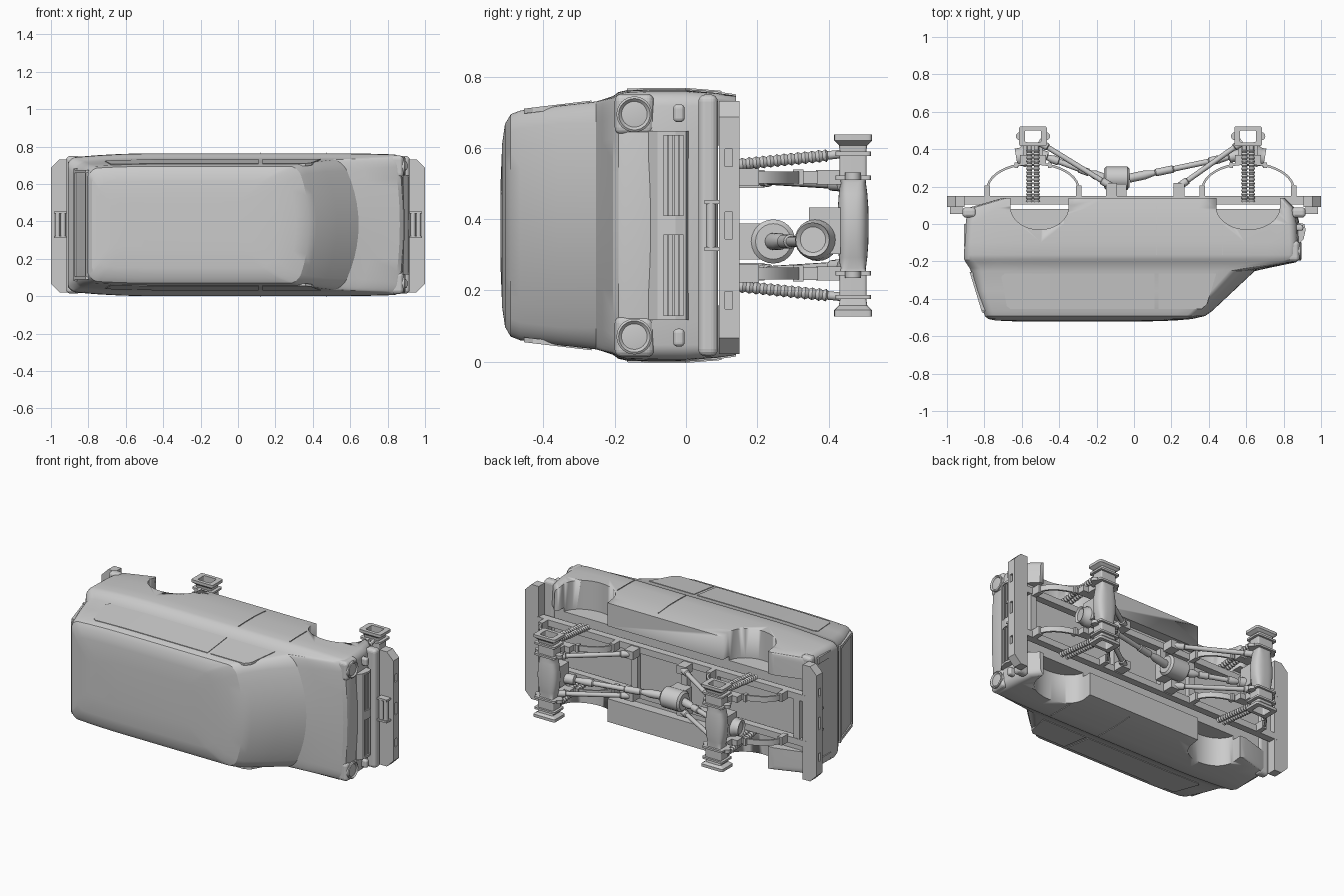
import bpy, bmesh, math
from mathutils import Vector
C = 0.382  # centre plane height: the vehicle lies on its side (roof to -y, nose to +x)


def finish(name, bm, angle):
    bmesh.ops.recalc_face_normals(bm, faces=bm.faces[:])
    me = bpy.data.meshes.new(name)
    bm.to_mesh(me)
    bm.free()
    ob = bpy.data.objects.new(name, me)
    ob.location.z = C
    bpy.context.collection.objects.link(ob)
    if angle:
        bpy.ops.object.select_all(action='DESELECT')
        ob.select_set(True)
        bpy.context.view_layer.objects.active = ob
        bpy.ops.object.shade_smooth_by_angle(angle=math.radians(angle))
    return ob


def loft(name, rings, angle=32, ends='cap'):
    bm = bmesh.new()
    vs = [[bm.verts.new(p) for p in r] for r in rings]
    n = len(vs[0])
    pairs = list(zip(vs, vs[1:]))
    if ends == 'loop':
        pairs.append((vs[-1], vs[0]))
    for a, b in pairs:
        for i in range(n):
            bm.faces.new((a[i], a[(i + 1) % n], b[(i + 1) % n], b[i]))
    if ends == 'cap':
        bm.faces.new(vs[0])
        bm.faces.new(vs[-1])
    return finish(name, bm, angle)


def prism(name, pts, z0, z1, angle=32):
    return loft(name, [[(x, y, z) for x, y in pts] for z in (z0, z1)], angle)


def box(name, c, d):
    x, y, z = (v / 2 for v in d)
    return prism(name, [(c[0] - x, c[1] - y), (c[0] + x, c[1] - y), (c[0] + x, c[1] + y), (c[0] - x, c[1] + y)],
                 c[2] - z, c[2] + z, 0)


def rounded(ob, width):
    b = ob.modifiers.new('round', 'BEVEL')
    b.width, b.segments = width, 4


def rod(name, p, q, prof, n=20):
    """Turned part from p to q; prof = radius or list of (fraction, radius)."""
    p, q = Vector(p), Vector(q)
    if not isinstance(prof, list):
        prof = [(0, prof), (1, prof)]
    rot = (q - p).to_track_quat('Z', 'Y')
    return loft(name, [[p + (q - p) * t + rot @ Vector((r * math.cos(k * math.tau / n), r * math.sin(k * math.tau / n), 0))
                        for k in range(n)] for t, r in prof])


def cut(ob, cutters):
    for c in cutters:
        c.hide_render = True
        m = ob.modifiers.new('cut', 'BOOLEAN')
        m.operation, m.object, m.solver = 'DIFFERENCE', c, 'EXACT'
        bpy.context.view_layer.objects.active = ob
        bpy.ops.object.modifier_apply(modifier=m.name)
        bpy.data.objects.remove(c)


def taper(x):
    return 1 - 0.06 * max(0, (-0.45 - x) / 0.45) ** 2 - 0.02 * max(0, (x - 0.5) / 0.4) ** 2


# Body shell: stacked outlines (y, rear x, front x, half width, corner radius, nose bow)
LEVELS = [(0.14, -0.70, 0.81, 0.368, 0.03, 0.01), (0.085, -0.89, 0.865, 0.376, 0.035, 0.015),
          (0.0, -0.90, 0.885, 0.382, 0.04, 0.02), (-0.10, -0.905, 0.89, 0.382, 0.04, 0.02),
          (-0.165, -0.91, 0.89, 0.380, 0.04, 0.02), (-0.19, -0.908, 0.882, 0.374, 0.045, 0.02),
          (-0.205, -0.90, 0.865, 0.363, 0.05, 0.03), (-0.235, -0.88, 0.72, 0.353, 0.06, 0.07),
          (-0.252, -0.872, 0.645, 0.348, 0.06, 0.09), (-0.36, -0.84, 0.53, 0.3355, 0.05, 0.08),
          (-0.465, -0.807, 0.418, 0.3225, 0.05, 0.07), (-0.492, -0.797, 0.38, 0.312, 0.05, 0.06),
          (-0.508, -0.78, 0.31, 0.285, 0.05, 0.06), (-0.516, -0.74, 0.22, 0.23, 0.05, 0.06),
          (-0.520, -0.65, 0.10, 0.13, 0.05, 0.05)]


def outline(y, x0, x1, w, r, bow):
    arc = [k * math.pi / 12 for k in range(7)]
    half = [(x1, (w - r) * k / 5) for k in range(1, 5)]
    half += [(x1 - r + r * math.cos(a), w - r + r * math.sin(a)) for a in arc]
    half += [(x1 - r + (x0 - x1 + 2 * r) * k / 14, w) for k in range(1, 14)]
    half += [(x0 + r - r * math.sin(a), w - r + r * math.cos(a)) for a in arc]
    half += [(x0, (w - r) * k / 5) for k in range(4, 0, -1)]
    full = [(x1, 0)] + half + [(x0, 0)] + [(x, -z) for x, z in reversed(half)]
    return [(x - bow * (z / w) ** 2 * max(0, (x - x0) / (x1 - x0)) ** 4, y, z * taper(x)) for x, z in full]


def side(x, y):
    for a, b in zip(LEVELS, LEVELS[1:]):
        if b[0] <= y <= a[0]:
            return (a[3] + (b[3] - a[3]) * (y - a[0]) / (b[0] - a[0])) * taper(x)


body = loft('body_shell', [outline(*l) for l in LEVELS], 24)
arches = []
for c, h in ((-0.505, 0.155), (0.61, 0.17)):
    pts = [(c + h * math.cos(k * math.pi / 18), 0.09 - 0.12 * math.sin(k * math.pi / 18)) for k in range(19)]
    for s in (-1, 1):
        arches.append(prism('arch_cutter', pts + [(c - h, 0.2), (c + h, 0.2)], s * 0.2, s * 0.5))
arches.append(box('floor_cutter', (0, 0.18, 0), (2, 0.20, 0.45)))
cut(body, arches)


# Side glass, door seams
def plate(name, corners, s):
    loft(name, [[(x, y, s * (side(x, y) + o)) for x, y in corners] for o in (-0.01, 0.004)], 0)


for s in (-1, 1):
    plate('rear_side_window', [(-0.45, -0.265), (0.11, -0.265), (0.11, -0.455), (-0.45, -0.455)], s)
    plate('corner_window', [(-0.71, -0.28), (-0.69, -0.265), (-0.45, -0.265), (-0.45, -0.455), (-0.66, -0.455), (-0.68, -0.44)], s)
    plate('door_window', [(0.13, -0.265), (0.44, -0.265), (0.39, -0.43), (0.36, -0.455), (0.13, -0.455)], s)
    for x in (0.117, 0.47):
        for y0, y1 in ((0.1, 0.0), (0.0, -0.1), (-0.1, -0.165)):
            if x < 0.4 or y1 < -0.05:
                plate('door_seam', [(x, y0), (x + 0.004, y0), (x + 0.004, y1), (x, y1)], s)
    # Headlights, indicators, tail lights
    rounded(box('headlight_housing', (0.85, -0.145, s * 0.312), (0.07, 0.11, 0.115)), 0.02)
    rod('headlight', (0.855, -0.145, s * 0.312), (0.895, -0.145, s * 0.312),
        [(0, 0.05), (0.9, 0.05), (1, 0.044), (0.8, 0.036), (0.85, 0.02)], 32)
    rounded(box('indicator', (0.88, -0.02, s * 0.315), (0.05, 0.032, 0.05)), 0.012)
    box('tail_light', (-0.895, -0.06, s * 0.315), (0.03, 0.12, 0.04))

# Tailgate window frame
for n, y, z, dy, dz in (('top', -0.465, 0, 0.018, 0.56), ('bottom', -0.265, 0, 0.018, 0.60),
                        ('left', -0.365, -0.285, 0.2, 0.018), ('right', -0.365, 0.285, 0.2, 0.018)):
    fx = lambda v: -0.872 + (-0.252 - v) * 0.305
    a, b = y - dy / 2, y + dy / 2
    prism('tailgate_frame_' + n, [(fx(a) - 0.008, a), (fx(a) + 0.02, a), (fx(b) + 0.02, b), (fx(b) - 0.008, b)],
          z - dz / 2, z + dz / 2)

# Grille with two slatted openings
grille = prism('grille_panel', [(0.86, -0.105), (0.885, -0.105), (0.907, -0.08), (0.918, -0.03), (0.91, 0.0), (0.86, 0.01)],
               -0.265, 0.265, 0)
cut(grille, [box('grille_cutter', (0.93, -0.035, s * 0.14), (0.06, 0.055, 0.225)) for s in (-1, 1)])
for s in (-1, 1):
    for k in range(3):
        box('grille_slat', (0.902, -0.05 + 0.015 * k, s * 0.14), (0.014, 0.005, 0.225))

# Bumpers with slots, bumper bars and roller fairleads at both ends
for e in (-1, 1):
    poly = [(0.905, -0.355), (0.955, -0.355), (1, -0.31), (1, 0.31), (0.955, 0.355), (0.905, 0.355)]
    bumper = loft('bumper', [[(e * x, y, z - 0.006) for x, z in poly] for y in (0.092, 0.15)], 0)
    cut(bumper, [box('slot_cutter', (e, 0.12, z), (0.06, 0.02, d)) for z, d in ((-0.21, 0.05), (0, 0.075), (0.19, 0.05))])
    rounded(box('bumper_bar', (e * 0.88, 0.062, 0), (0.075, 0.055, 0.735)), 0.02)
    for x in (0.935, 0.965):
        rod('fairlead_roller', (e * x, 0.07, -0.07), (e * x, 0.07, 0.07), 0.014)
    for z in (-0.066, 0.066):
        box('fairlead_plate', (e * 0.95, 0.075, z), (0.065, 0.045, 0.012))

# Ladder chassis
for s in (-1, 1):
    box('chassis_rail', (0, 0.128, s * 0.14), (1.86, 0.045, 0.04))
for x in (-0.86, -0.3, -0.09, 0.25, 0.86):
    box('cross_member', (x, 0.13, 0), (0.04, 0.035, 0.26))

# Transfer case
rod('transfer_case', (-0.16, 0.245, -0.045), (-0.025, 0.245, -0.045), [(0, 0.05), (0.08, 0.062), (0.92, 0.062), (1, 0.05)], 24)
box('transfer_mount', (-0.09, 0.18, -0.045), (0.1, 0.08, 0.1))


def section(c, hx, hy, z, p):
    ring = []
    for k in range(32):
        u, v = math.cos((k + 0.5) * math.tau / 32), math.sin((k + 0.5) * math.tau / 32)
        ring.append((c + hx * math.copysign(abs(u) ** p, u), 0.469 + hy * math.copysign(abs(v) ** p, v), z))
    return ring


# Axles and suspension (e points outward from the vehicle centre)
AXLE = [(0.0, 0.066, 0.044, 0.7), (0.05, 0.063, 0.043, 0.7), (0.09, 0.054, 0.04, 0.6), (0.12, 0.046, 0.036, 0.4),
        (0.128, 0.046, 0.036, 0.2), (0.128, 0.07, 0.05, 0.15), (0.14, 0.07, 0.05, 0.15), (0.14, 0.054, 0.038, 0.15),
        (0.195, 0.054, 0.038, 0.15), (0.195, 0.07, 0.05, 0.15), (0.207, 0.07, 0.05, 0.15), (0.207, 0.05, 0.037, 0.15),
        (0.225, 0.052, 0.04, 0.15), (0.238, 0.074, 0.053, 0.15), (0.255, 0.074, 0.053, 0.15)]
for c, e, inner in ((-0.54, -1, -0.12), (0.61, 1, 0.24)):
    rings = [section(c, hx, hy, -z, p) for z, hx, hy, p in reversed(AXLE[1:])]
    rings += [section(c, hx, hy, z, p) for z, hx, hy, p in AXLE]
    rings += [section(c, 0.043, 0.032, z, 0.2) for z in (0.255, -0.255)]
    loft('axle_housing', rings, 32, 'loop')
    rod('differential_cover', (c, 0.37, -0.04), (c + e * 0.09, 0.355, -0.04),
        [(0, 0.06), (0.6, 0.056), (0.75, 0.048), (1, 0.048), (0.9, 0.036), (0.9, 0.01)], 24)
    prism('differential_neck', [(c - 0.05, 0.345), (c + 0.05, 0.345), (c + 0.05, 0.434), (c - 0.05, 0.434)], -0.08, 0.05)
    # Driveshaft with joints
    p, q = Vector((c - e * 0.04, 0.37, -0.045)), Vector((-0.16 if e < 0 else -0.025, 0.245, -0.045))
    rod('driveshaft', p, q, [(0, 0.03), (0.1, 0.03), (0.11, 0.014), (0.2, 0.022), (0.28, 0.022), (0.29, 0.015), (0.6, 0.015),
                             (0.61, 0.02), (0.76, 0.02), (0.77, 0.014), (0.86, 0.024), (1, 0.024)], 16)
    for s in (-1, 1):
        for k in (-1, 1):
            rod('flange_lug', (c + k * 0.07, 0.469, s * 0.128), (c + k * 0.07, 0.469, s * 0.148), 0.022, 12)
        # Leaf spring arc with shackles and clamps
        a = [math.pi * (k / 20) for k in range(21)]
        arc = [(c + 0.25 * math.cos(t), 0.185 + 0.145 * math.sin(t)) for t in a]
        arc += [(c + 0.238 * math.cos(t), 0.185 + 0.132 * math.sin(t)) for t in reversed(a)]
        prism('leaf_spring', arc, s * 0.135 - 0.017, s * 0.135 + 0.017)
        for k in (-1, 1):
            box('shackle', (c + k * 0.245, 0.175, s * 0.135), (0.03, 0.06, 0.05))
            box('leaf_clamp', (c + k * 0.09, 0.315, s * 0.135), (0.02, 0.03, 0.044))
        box('spring_pad', (c, 0.345, s * 0.135), (0.14, 0.05, 0.036))
        box('spring_perch', (c, 0.40, s * 0.135), (0.07, 0.07, 0.04))
        # Ribbed shock absorbers
        ribs = [(k / 32, 0.013 if k % 2 else 0.018) for k in range(29)] + [(0.89, 0.012), (1, 0.012)]
        for k in (-1, 1):
            rod('shock_absorber', (c + k * 0.019, 0.12, s * 0.168), (c + k * 0.019, 0.432, s * 0.2), ribs, 12)
        # Trailing link and chassis bracket
        rod('trailing_link', (c - e * 0.03, 0.44, s * 0.115), (inner, 0.20, s * 0.13),
            [(0, 0.02), (0.12, 0.02), (0.13, 0.014), (0.86, 0.014), (0.87, 0.02), (1, 0.02)], 12)
        box('link_bracket', (inner, 0.185, s * 0.13), (0.06, 0.07, 0.05))
